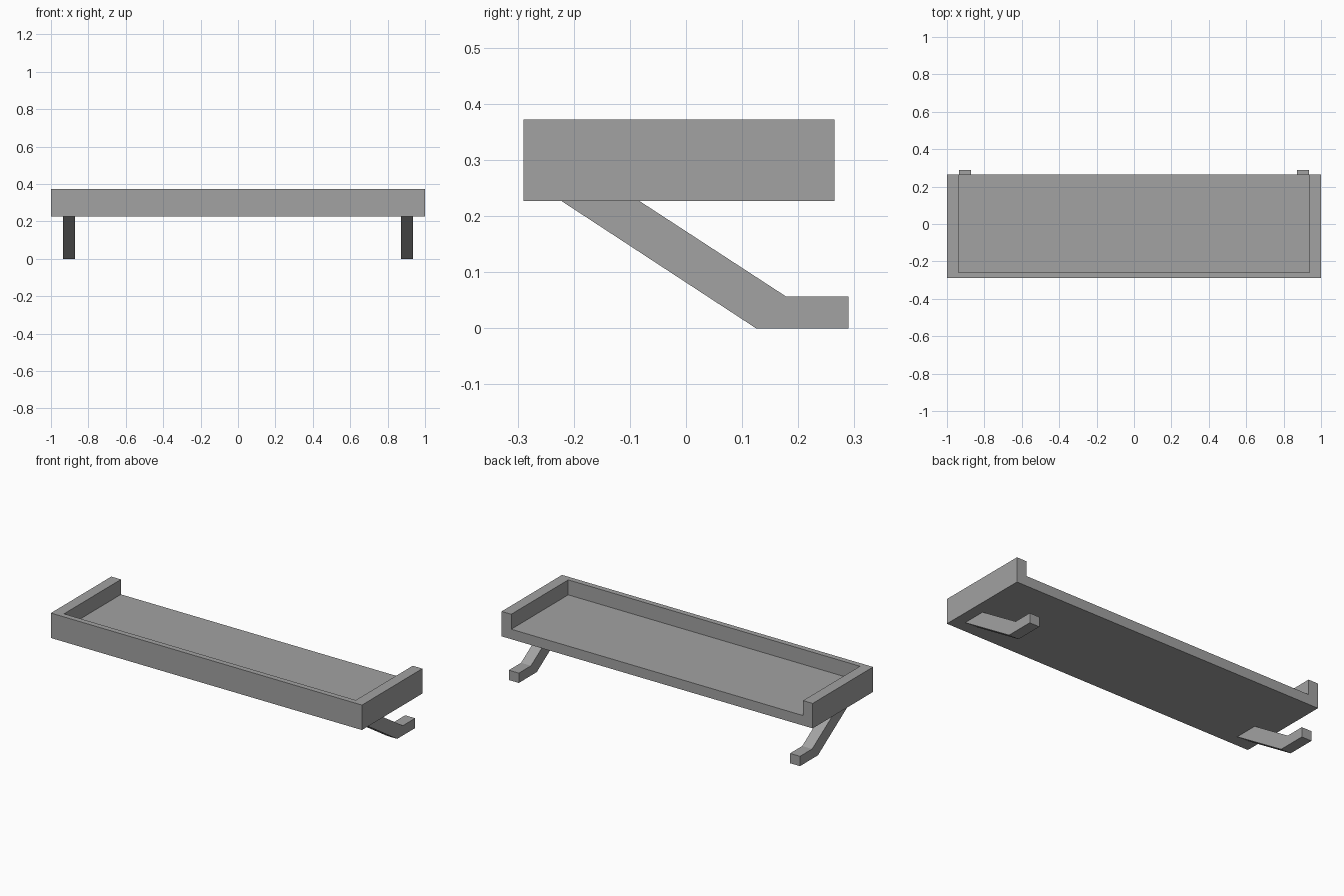
import bpy, bmesh

if "Cube" in bpy.data.objects:
    bpy.data.objects.remove(bpy.data.objects["Cube"])

grey = bpy.data.materials.new("mid_grey")
grey.diffuse_color = (0.36, 0.36, 0.36, 1)
grey.use_nodes = True
grey.node_tree.nodes["Principled BSDF"].inputs["Base Color"].default_value = grey.diffuse_color


def prism(name, outline, axis, lo, hi):
    """Extrude a 2D outline along x (outline is y, z) or z (outline is x, y)."""
    bm = bmesh.new()
    place = (lambda a, b: (lo, a, b)) if axis == "x" else (lambda a, b: (a, b, lo))
    face = bm.faces.new([bm.verts.new(place(a, b)) for a, b in outline])
    moved = bmesh.ops.extrude_face_region(bm, geom=[face])["geom"]
    shift = (hi - lo, 0, 0) if axis == "x" else (0, 0, hi - lo)
    bmesh.ops.translate(bm, vec=shift,
                        verts=[v for v in moved if isinstance(v, bmesh.types.BMVert)])
    bmesh.ops.recalc_face_normals(bm, faces=bm.faces)
    mesh = bpy.data.meshes.new(name)
    bm.to_mesh(mesh)
    bm.free()
    mesh.materials.append(grey)
    obj = bpy.data.objects.new(name, mesh)
    bpy.context.collection.objects.link(obj)
    return obj


FRONT, BACK, INNER_X, INNER_Y = -0.29, 0.265, 0.938, -0.258
BOTTOM, FLOOR, TOP = 0.227, 0.285, 0.372

# Shelf floor slab
prism("shelf_floor", [(-1, FRONT), (1, FRONT), (1, BACK), (-1, BACK)], "z", BOTTOM, FLOOR)

# U-shaped raised rim, open at the back
prism("shelf_rim", [(-1, FRONT), (1, FRONT), (1, BACK), (INNER_X, BACK),
                    (INNER_X, INNER_Y), (-INNER_X, INNER_Y), (-INNER_X, BACK),
                    (-1, BACK)], "z", FLOOR, TOP)

# Slanted bracket legs with a flat foot, mirrored left to right
legs = prism("bracket_legs", [(-0.222, BOTTOM), (0.125, 0), (0.29, 0), (0.29, 0.057),
                              (0.178, 0.057), (-0.083, BOTTOM)], "x", 0.872, 0.936)
legs.modifiers.new("mirror", "MIRROR").use_axis[0] = True
